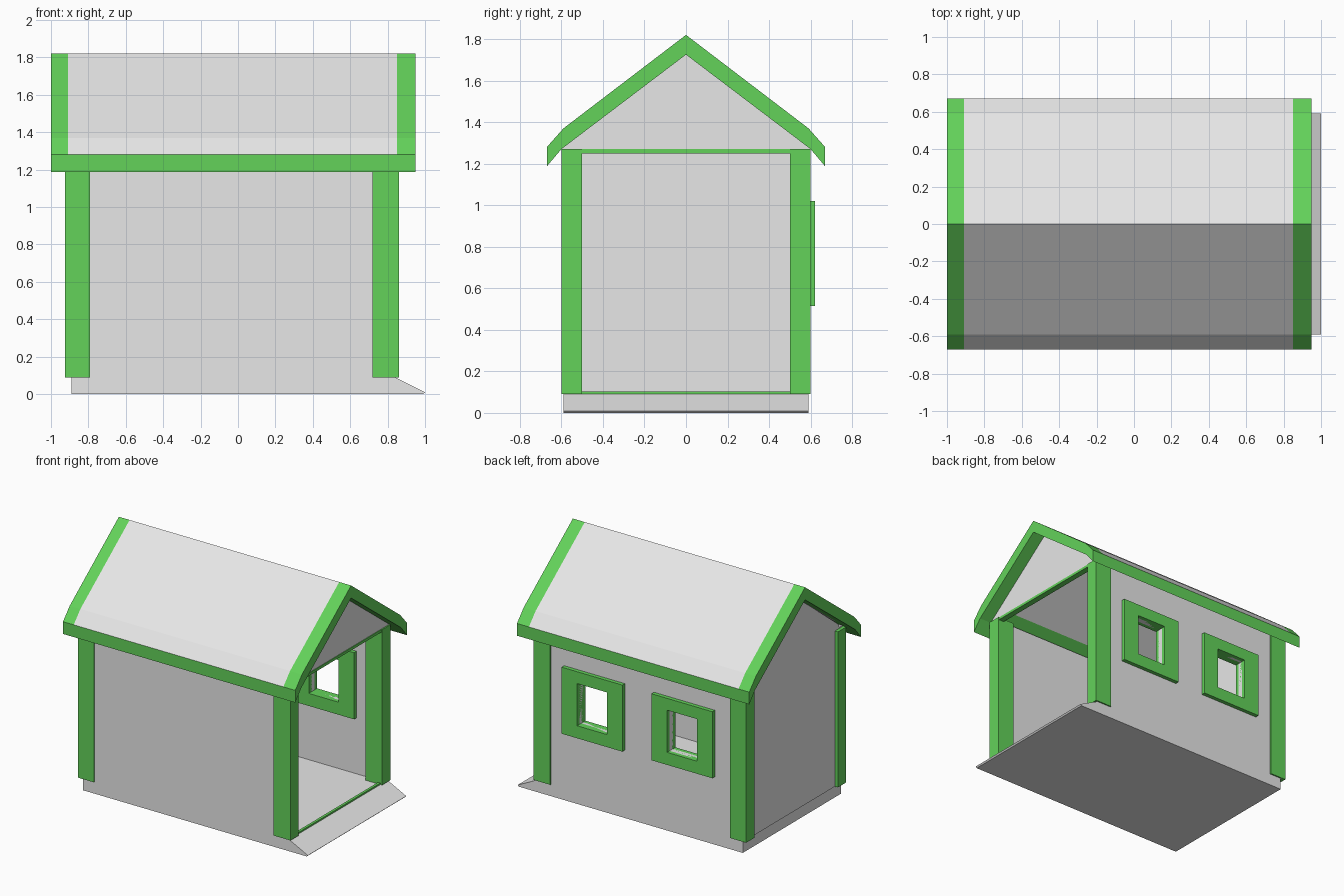
import bpy
import bmesh

cube = bpy.data.objects.get("Cube")
if cube:
    bpy.data.objects.remove(cube, do_unlink=True)


def material(name, rgb):
    m = bpy.data.materials.new(name)
    m.use_nodes = True
    m.diffuse_color = (*rgb, 1)
    m.node_tree.nodes["Principled BSDF"].inputs["Base Color"].default_value = (*rgb, 1)
    return m


GREY = material("pale grey panel", (0.8, 0.8, 0.8))
GREEN = material("green trim", (0.125, 0.645, 0.102))


def prism(name, profile, stations, mats, axis="x"):
    """Extrude a closed profile through the given stations along x or y."""
    bm = bmesh.new()
    rings = []
    for s in stations:
        rings.append([bm.verts.new((s, a, b) if axis == "x" else (a, s, b))
                      for a, b in profile])
    n = len(profile)
    for low, high in zip(rings, rings[1:]):
        for i in range(n):
            j = (i + 1) % n
            bm.faces.new((low[i], low[j], high[j], high[i]))
    bm.faces.new(rings[0])
    bm.faces.new(rings[-1])
    bmesh.ops.recalc_face_normals(bm, faces=bm.faces)
    mesh = bpy.data.meshes.new(name)
    bm.to_mesh(mesh)
    bm.free()
    for m in mats:
        mesh.materials.append(m)
    obj = bpy.data.objects.new(name, mesh)
    bpy.context.collection.objects.link(obj)
    return obj


def box(name, xs, ys, zs, mat):
    profile = [(ys[0], zs[0]), (ys[1], zs[0]), (ys[1], zs[1]), (ys[0], zs[1])]
    return prism(name, profile, xs, [mat])


def cut(obj, cutter):
    cutter.hide_render = True
    mod = obj.modifiers.new("opening", "BOOLEAN")
    mod.operation = "DIFFERENCE"
    mod.object = cutter
    bpy.context.view_layer.objects.active = obj
    bpy.ops.object.modifier_apply(modifier=mod.name)


# Floor slab with an entry ramp
prism("floor_with_ramp",
      [(-0.89, 0), (0.99, 0), (1.0, 0.01), (0.84, 0.09), (-0.89, 0.09)],
      [-0.59, 0.59], [GREY], axis="y")

# Side walls
WALL_X, WALL_Z = (-0.9, 0.84), (0.09, 1.28)
box("front_wall", WALL_X, (-0.59, -0.55), WALL_Z, GREY)
back_wall = box("back_wall", WALL_X, (0.55, 0.59), WALL_Z, GREY)

# Windows in the back wall, framed on both sides
for side, cx in (("left", 0.355), ("right", -0.4)):
    frame = box(side + "_window_frame", (cx - 0.255, cx + 0.255),
                (0.52, 0.62), (0.515, 1.02), GREEN)
    cutter = box(side + "_window_cutter", (cx - 0.125, cx + 0.125),
                 (0.4, 0.8), (0.61, 0.93), GREEN)
    cut(back_wall, cutter)
    cut(frame, cutter)
    bpy.data.objects.remove(cutter, do_unlink=True)

# Closed end wall and the gable above the open end
prism("end_wall", [(-0.55, 0.09), (0.55, 0.09), (0.55, 1.3), (0, 1.73), (-0.55, 1.3)],
      [-0.9, -0.86], [GREY])
prism("entrance_gable", [(-0.6, 1.27), (0.6, 1.27), (0, 1.73)], [0.81, 0.85], [GREY])

# Corner posts
for end, xs in (("entrance", (0.72, 0.86)), ("closed", (-0.925, -0.79))):
    for side, ys in (("front", (-0.6, -0.5)), ("back", (0.5, 0.6))):
        box(f"{end}_{side}_post", xs, ys, (0.09, 1.27), GREEN)

# Thin bars across the open end
box("entrance_lintel", (0.81, 0.855), (-0.5, 0.5), (1.25, 1.27), GREEN)
box("entrance_threshold", (0.825, 0.845), (-0.5, 0.5), (0.09, 0.102), GREEN)

# Gabled roof with steeper eaves
outer = [(0.59, 1.37), (0.67, 1.28)]
inner = [(0.67, 1.187), (0.6, 1.27), (0.5, 1.346)]
half = outer + inner
mirrored = [(-y, z) for y, z in reversed(half)]
roof = prism("roof", [(0, 1.82)] + half + [(0, 1.725)] + mirrored,
             [-1.0, -0.91, 0.85, 0.95], [GREY, GREEN])

# Green on both roof ends, the fascias and the eave soffits
for p in roof.data.polygons:
    at_end = abs(p.center.x) > 0.8
    at_eave = abs(p.center.y) > 0.5 and p.normal.z < 0.2
    p.material_index = int(at_end or at_eave)
